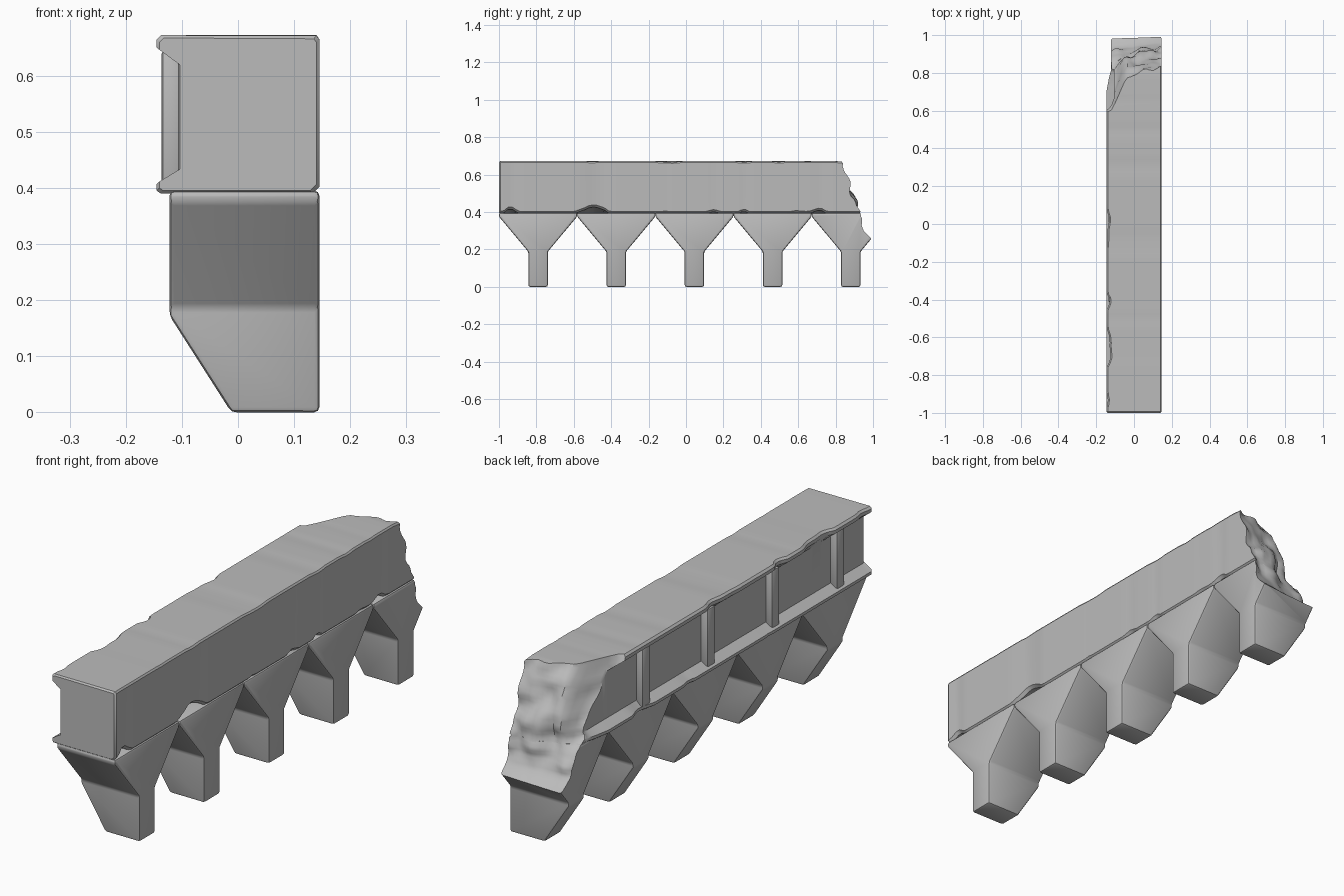
import bpy, bmesh, math
from mathutils import Vector, noise

cube = bpy.data.objects.get("Cube")
if cube:
    bpy.data.objects.remove(cube, do_unlink=True)

# One plain grey for everything
stone = bpy.data.materials.new("stone grey")
stone.use_nodes = True
grey = (0.5, 0.5, 0.5, 1)
stone.diffuse_color = grey
stone.node_tree.nodes["Principled BSDF"].inputs["Base Color"].default_value = grey

PITCH, FIRST, COUNT = 0.418, -0.791, 5


def finish(bm, name):
    bmesh.ops.recalc_face_normals(bm, faces=bm.faces)
    mesh = bpy.data.meshes.new(name)
    bm.to_mesh(mesh)
    bm.free()
    mesh.materials.append(stone)
    obj = bpy.data.objects.new(name, mesh)
    bpy.context.collection.objects.link(obj)
    return obj


def activate(obj):
    bpy.ops.object.select_all(action='DESELECT')
    obj.select_set(True)
    bpy.context.view_layer.objects.active = obj


def bevel(obj, width):
    mod = obj.modifiers.new("Soft edges", 'BEVEL')
    mod.width, mod.segments, mod.limit_method = width, 2, 'ANGLE'
    activate(obj)
    bpy.ops.object.modifier_apply(modifier=mod.name)


def smooth(obj):
    activate(obj)
    bpy.ops.object.shade_smooth_by_angle(angle=math.radians(35))


def loft(bm, rings, closed_ends=True):
    n = len(rings[0])
    for a, b in zip(rings, rings[1:]):
        for i in range(n):
            bm.faces.new((a[i], a[(i + 1) % n], b[(i + 1) % n], b[i]))
    if closed_ends:
        bm.faces.new(rings[0])
        bm.faces.new(rings[-1])


def wear(y, seed):
    """Occasional chips along a long edge."""
    return max(0, noise.noise(Vector((y * 9, seed, 0.3))) - 0.12) * 0.045


# Beam: channel section with two lips on one side, lofted along y
section = [(0.145, 0.402), (0.145, 0.665), (0.14, 0.672), (-0.137, 0.672),
           (-0.145, 0.664), (-0.145, 0.65), (-0.107, 0.622), (-0.107, 0.43),
           (-0.145, 0.407), (-0.145, 0.395), (-0.138, 0.39), (0.133, 0.39)]


def make_beam():
    bm = bmesh.new()
    rings = []
    steps = 100
    for s in range(-1, steps + 1):
        y = -1 if s < 0 else -0.993 + 2.15 * s / steps
        shrink = 0.965 if s < 0 else 1
        ring = []
        for i, (x, z) in enumerate(section):
            if x < -0.13:
                x += wear(y, 2 + (z > 0.5) * 5)
            elif z < 0.41:
                z += wear(y, 20) * 1.5
                x -= wear(y, 20) * 0.4
            elif i in (1, 2):
                z -= wear(y, 30) * 0.3
            ring.append(bm.verts.new((x * shrink, y, 0.53 + (z - 0.53) * shrink)))
        rings.append(ring)
    loft(bm, rings)
    return finish(bm, "beam")


# Tooth: funnel profile pushed through x, lower corner sliced off
def make_tooth(index):
    half = PITCH / 2
    outline = [(-0.052, 0), (0.052, 0), (0.052, 0.187), (half, 0.375),
               (half, 0.395), (-half, 0.395), (-half, 0.375), (-0.052, 0.187)]
    yc = FIRST + PITCH * index
    bm = bmesh.new()
    rings = [[bm.verts.new((x, yc + y, z)) for y, z in outline] for x in (-0.122, 0.145)]
    loft(bm, rings)
    cut = bmesh.ops.bisect_plane(bm, geom=bm.verts[:] + bm.edges[:] + bm.faces[:],
                                 plane_co=(-0.122, 0, 0.172),
                                 plane_no=(-0.172, 0, -0.11), clear_outer=True)
    edges = [e for e in cut["geom_cut"] if isinstance(e, bmesh.types.BMEdge)]
    bmesh.ops.edgeloop_fill(bm, edges=edges)
    obj = finish(bm, f"tooth_{index + 1}")
    bevel(obj, 0.009)
    return obj


# Rib: upright bar between the two lips
def make_rib(index):
    bm = bmesh.new()
    bmesh.ops.create_cube(bm, size=1)
    for v in bm.verts:
        v.co = (-0.118 + v.co.x * 0.036,
                FIRST - 0.015 + PITCH * index + v.co.y * 0.05,
                0.526 + v.co.z * 0.24)
    obj = finish(bm, f"rib_{index + 1}")
    bevel(obj, 0.007)
    smooth(obj)


# Broken end: position of the ragged surface for a given x and z
edge_line = [(0.0, 1.15), (0.2, 1.06), (0.25, 1.0), (0.29, 0.965), (0.34, 0.945),
             (0.4, 0.935), (0.46, 0.93), (0.5, 0.905), (0.56, 0.87), (0.62, 0.845),
             (0.67, 0.825), (0.75, 0.8)]


def ramp(t):
    t = min(1, max(0, t))
    return t * t * (3 - 2 * t)


def break_y(x, z):
    for (z0, y0), (z1, y1) in zip(edge_line, edge_line[1:]):
        if z <= z1:
            y = y0 + (y1 - y0) * max(0, z - z0) / (z1 - z0)
            break
    else:
        y = edge_line[-1][1]
    side = min(1, max(0, (0.145 - x) / 0.29))
    high = ramp((z - 0.36) / 0.3)
    y -= 0.05 * side * ramp((z - 0.2) / 0.1)
    y -= (0.04 + 0.13 * high) * ramp((-0.03 - x) / 0.1) * ramp((z - 0.36) / 0.06)
    rough = noise.noise(Vector((x * 11, 4.2, z * 11))) * 0.035
    rough += noise.noise(Vector((x * 25, 8.1, z * 25))) * 0.012
    return y + rough * ramp((z - 0.24) / 0.1) - 0.004


def make_cutter():
    bm = bmesh.new()
    nx, nz = 26, 46
    rows = []
    for j in range(nz + 1):
        z = 0.06 + 0.69 * j / nz
        xs = [-0.22 + 0.44 * i / nx for i in range(nx + 1)]
        rows.append([bm.verts.new((x, break_y(x, z), z)) for x in xs])
    for a, b in zip(rows, rows[1:]):
        for i in range(nx):
            bm.faces.new((a[i], a[i + 1], b[i + 1], b[i]))
    out = bmesh.ops.extrude_face_region(bm, geom=bm.faces[:])
    for v in out["geom"]:
        if isinstance(v, bmesh.types.BMVert):
            v.co.y = 1.4
    obj = finish(bm, "break_cutter")
    obj.hide_render = True
    return obj


beam = make_beam()
teeth = [make_tooth(i) for i in range(COUNT)]
for i in range(COUNT - 1):
    make_rib(i)

cutter = make_cutter()
for obj in (beam, teeth[-1]):
    mod = obj.modifiers.new("Break", 'BOOLEAN')
    mod.operation, mod.solver, mod.object = 'DIFFERENCE', 'EXACT', cutter
    activate(obj)
    bpy.ops.object.modifier_apply(modifier=mod.name)
bpy.data.objects.remove(cutter, do_unlink=True)

for obj in [beam] + teeth:
    smooth(obj)
